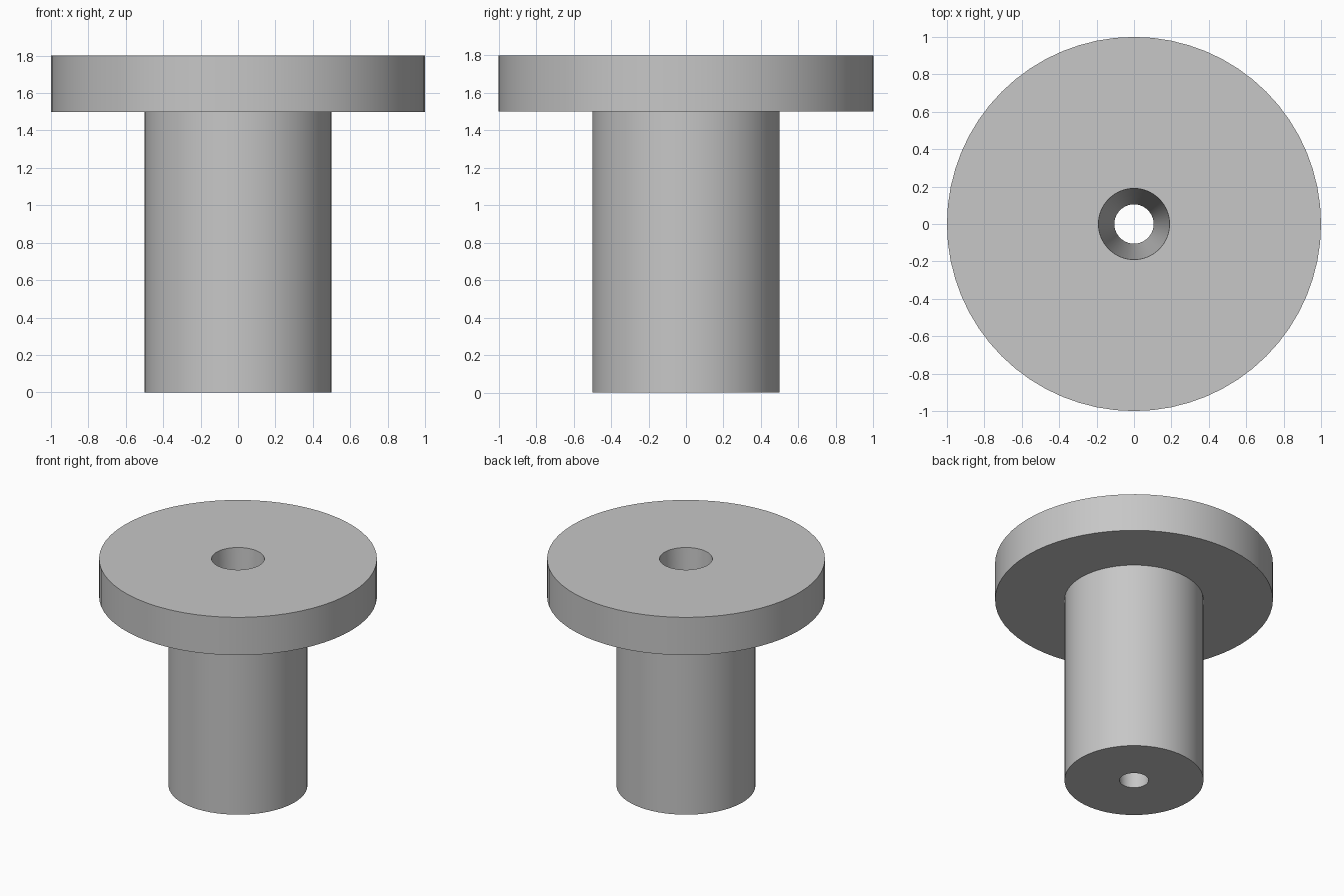
import bpy
import bmesh
from math import tau

cube = bpy.data.objects.get("Cube")
if cube:
    bpy.data.objects.remove(cube, do_unlink=True)

# Single plain grey
grey = bpy.data.materials.new("plain grey")
grey.use_nodes = True
colour = (0.57, 0.57, 0.57, 1)
grey.diffuse_color = colour
grey.node_tree.nodes["Principled BSDF"].inputs["Base Color"].default_value = colour

# Closed section (radius, height): stem, flange and tapered through hole
profile = [(0.105, 0), (0.5, 0), (0.5, 1.5), (1, 1.5), (1, 1.8), (0.19, 1.8)]


def lathe(name, section, steps=64):
    bm = bmesh.new()
    verts = [bm.verts.new((r, 0, z)) for r, z in section]
    edges = [bm.edges.new((v, verts[i - 1])) for i, v in enumerate(verts)]
    bmesh.ops.spin(bm, geom=verts + edges, axis=(0, 0, 1), cent=(0, 0, 0),
                   angle=tau, steps=steps, use_merge=True)
    bmesh.ops.remove_doubles(bm, verts=bm.verts, dist=1e-4)
    bmesh.ops.recalc_face_normals(bm, faces=bm.faces)
    mesh = bpy.data.meshes.new(name)
    bm.to_mesh(mesh)
    bm.free()
    mesh.materials.append(grey)
    obj = bpy.data.objects.new(name, mesh)
    bpy.context.collection.objects.link(obj)
    return obj


bushing = lathe("flanged_bushing", profile)

# Smooth round walls, crisp rims
bpy.ops.object.select_all(action="DESELECT")
bushing.select_set(True)
bpy.context.view_layer.objects.active = bushing
bpy.ops.object.shade_smooth_by_angle()
